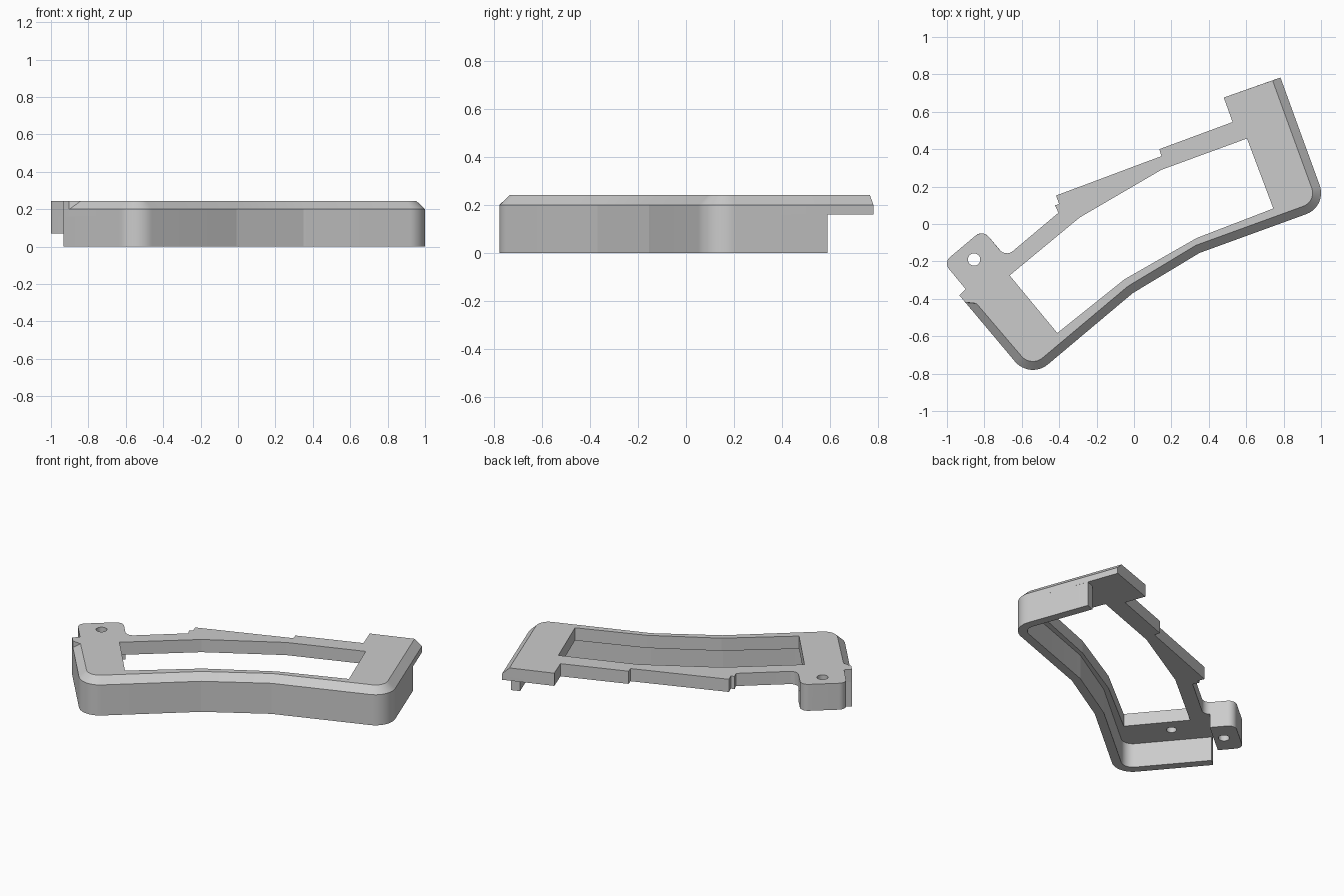
import bpy
import bmesh
from math import cos, sin, pi, tan, radians
from mathutils import Vector

cube = bpy.data.objects.get("Cube")
if cube:
    bpy.data.objects.remove(cube, do_unlink=True)

TOP, CHAMFER_Z, PLATE_Z, BOSS_Z = 0.243, 0.2, 0.16, 0.07
CHAMFER, WALL = 0.045, 0.055

grey = bpy.data.materials.new("plain grey")
grey.use_nodes = True
grey.diffuse_color = (0.6, 0.6, 0.6, 1)
grey.node_tree.nodes["Principled BSDF"].inputs["Base Color"].default_value = (0.6, 0.6, 0.6, 1)


def rounded(points, segments=12):
    """Path through (x, y[, radius]) points with arcs at the given radii."""
    pts = [Vector(p[:2]) for p in points]
    out = []
    for i, p in enumerate(points):
        c = pts[i]
        if len(p) < 3:
            out.append(c)
            continue
        a = (pts[i - 1] - c).normalized()
        b = (pts[(i + 1) % len(pts)] - c).normalized()
        half = a.angle(b) / 2
        centre = c + (a + b).normalized() * p[2] / sin(half)
        start = c + a * p[2] / tan(half) - centre
        end = c + b * p[2] / tan(half) - centre
        sweep = start.angle(end)
        for k in range(segments + 1):
            t = k / segments
            out.append(centre + (start * sin((1 - t) * sweep) + end * sin(t * sweep)) / sin(sweep))
    return out


def offset(path, d):
    """Shift an open path to its left by d, with mitred corners."""
    out = []
    for i, p in enumerate(path):
        normals = []
        for a, b in ((i - 1, i), (i, i + 1)):
            if a >= 0 and b < len(path):
                e = (path[b] - path[a]).normalized()
                normals.append(Vector((-e.y, e.x)))
        n = sum(normals, Vector((0, 0))).normalized()
        out.append(p + n * d / n.dot(normals[0]))
    return out


def circle(x, y, r, n=32):
    return [Vector((x + r * cos(2 * pi * k / n), y + r * sin(2 * pi * k / n))) for k in range(n)]


def solid(name, levels, pockets=()):
    """Loft matching loops through levels, cap both ends, sink pockets from below."""
    bm = bmesh.new()

    def ring(loop, z):
        return [bm.verts.new((p.x, p.y, z)) for p in loop]

    def ring_edges(vs):
        return [bm.edges.get((vs[i - 1], vs[i])) or bm.edges.new((vs[i - 1], vs[i]))
                for i in range(len(vs))]

    def skin(lo, hi):
        for i in range(len(lo)):
            bm.faces.new((lo[i - 1], lo[i], hi[i], hi[i - 1]))

    def cap(rings):
        edges = [e for r in rings for e in ring_edges(r)]
        bmesh.ops.triangle_fill(bm, use_beauty=True, edges=edges, normal=(0, 0, 1))

    rings = [[ring(loop, z) for loop in loops] for z, loops in levels]
    for lower, upper in zip(rings, rings[1:]):
        for lo, hi in zip(lower, upper):
            skin(lo, hi)
    bottom = list(rings[0])
    for loop, depth in pockets:
        lo, hi = ring(loop, levels[0][0]), ring(loop, levels[0][0] + depth)
        skin(lo, hi)
        cap([hi])
        bottom.append(lo)
    cap(bottom)
    cap(rings[-1])
    bmesh.ops.recalc_face_normals(bm, faces=bm.faces)
    mesh = bpy.data.meshes.new(name)
    bm.to_mesh(mesh)
    bm.free()
    mesh.materials.append(grey)
    ob = bpy.data.objects.new(name, mesh)
    bpy.context.collection.objects.link(ob)
    bpy.ops.object.select_all(action='DESELECT')
    ob.select_set(True)
    bpy.context.view_layer.objects.active = ob
    bpy.ops.object.shade_smooth_by_angle(angle=radians(8.5))
    return ob


# Outer rim: down the left end, along the front, up the right end
rim = rounded([(-0.901, -0.42), (-0.556, -0.831, 0.125), (-0.007, -0.37),
               (0.35, -0.155), (1.034, 0.094, 0.12), (0.783, 0.783)])

# Stepped rear edge, running round the screw boss to the start of the rim
boss_far, boss_outer = (-0.809, -0.03, 0.05), (-1.018, -0.206, 0.045)
rear = rounded([(0.48, 0.676), (0.527, 0.545), (0.135, 0.4), (0.147, 0.363),
                (-0.417, 0.152), (-0.4, 0.107), (-0.422, 0.1), (-0.404, 0.06),
                (-0.686, -0.177, 0.05), boss_far, boss_outer,
                (-0.9, -0.348), (-0.933, -0.382), (-0.903, -0.418)])

window = rounded([(0.604, 0.457), (0.147, 0.29), (-0.29, 0.035), (-0.665, -0.275),
                  (-0.41, -0.583), (-0.05, -0.295), (0.335, -0.075), (0.745, 0.083)])
screw_hole = circle(-0.855, -0.19, 0.033)
peg_hole = circle(-0.655, -0.435, 0.03)

# Top plate with chamfered rim
top_rim = offset(rim, CHAMFER)
top_rim[0] = Vector((-0.842, -0.425))
holes = [window, screw_hole]
solid("top_plate", [(PLATE_Z, [rim + rear] + holes),
                    (CHAMFER_Z, [rim + rear] + holes),
                    (TOP, [top_rim + rear] + holes)], [(peg_hole, 0.05)])

# Thin skirt wall below the rim, stopping short of the rear right corner
wall = [Vector((-0.933, -0.382))] + rim[1:-1] + [Vector((0.853, 0.59))]
skirt = wall + offset(wall, WALL)[::-1]
solid("skirt_wall", [(0, [skirt]), (PLATE_Z, [skirt])])

# Screw boss under the rear left tab
boss = rounded([boss_far, boss_outer, (-0.92, -0.323), (-0.71, -0.147)])
solid("screw_boss", [(BOSS_Z, [boss, screw_hole]), (PLATE_Z, [boss, screw_hole])])
